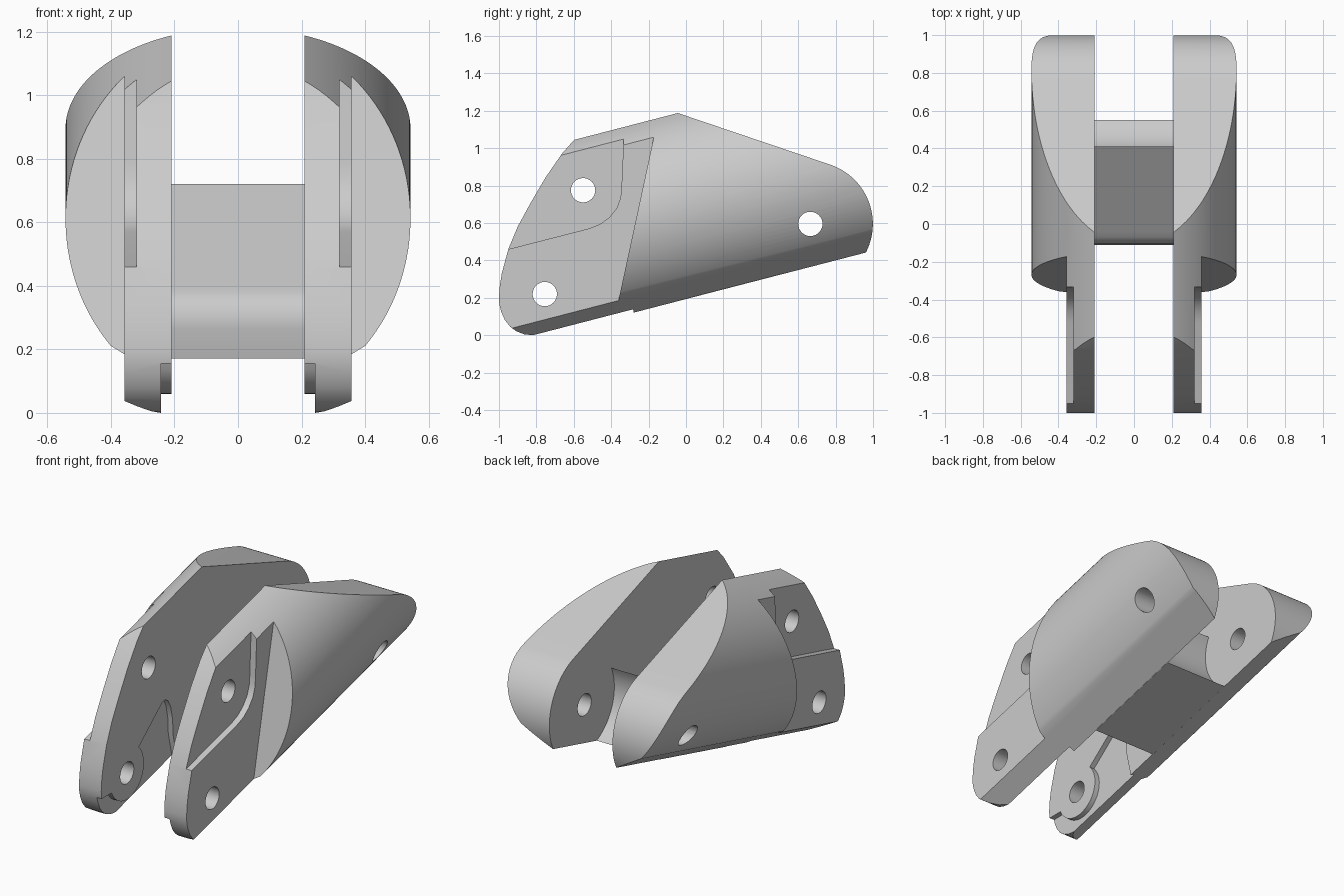
import bpy, bmesh, math
from mathutils import Vector

cube = bpy.data.objects.get("Cube")
if cube:
    bpy.data.objects.remove(cube, do_unlink=True)

TILT = math.radians(14.5)
C, S = math.cos(TILT), math.sin(TILT)
LOW_HOLE, TOP_HOLE, REAR_HOLE = (-0.755, 0.22), (-0.55, 0.775), (0.665, 0.595)

grey = bpy.data.materials.new("plain grey")
grey.use_nodes = True
COLOUR = (0.6, 0.6, 0.6, 1)
grey.diffuse_color = COLOUR
grey.node_tree.nodes["Principled BSDF"].inputs["Base Color"].default_value = COLOUR


def arc(centre, r, a0, a1, n):
    """Points on a circular arc, angles in degrees."""
    angles = [math.radians(a0 + (a1 - a0) * i / n) for i in range(n + 1)]
    return [(centre[0] + r * math.cos(a), centre[1] + r * math.sin(a)) for a in angles]


def prism(name, pts, lo, hi, place):
    """Extrude a 2D outline from lo to hi; place maps (p, q, depth) to 3D."""
    bm = bmesh.new()
    rings = [[bm.verts.new(place(p, q, d)) for p, q in pts] for d in (lo, hi)]
    bm.faces.new(rings[0])
    bm.faces.new(rings[1])
    n = len(pts)
    for i in range(n):
        j = (i + 1) % n
        bm.faces.new((rings[0][i], rings[0][j], rings[1][j], rings[1][i]))
    bmesh.ops.recalc_face_normals(bm, faces=bm.faces[:])
    me = bpy.data.meshes.new(name)
    bm.to_mesh(me)
    bm.free()
    me.materials.append(grey)
    ob = bpy.data.objects.new(name, me)
    bpy.context.collection.objects.link(ob)
    return ob


def side(y, z, x):
    return Vector((x, y, z))


def along(x, v, u):
    return Vector((x, u * C - v * S, u * S + v * C))


def finish(ob):
    bpy.ops.object.select_all(action='DESELECT')
    ob.select_set(True)
    bpy.context.view_layer.objects.active = ob
    bpy.ops.object.shade_smooth_by_angle(angle=math.radians(25))


# Side plate: round-backed cross-section swept along the tilted axis
section = arc((0, 0.66), 0.543, 67.25, -42.5, 40) + [(0.21, 0.187)]
plate = prism("side_plates", section, -1.4, 1.5, along)

# Side outline that trims the swept bar
outline = [(-0.575, 1.07), (-0.08, 1.2)] + arc(REAR_HOLE, 0.334, 71, -35, 28) + [
    (-0.7, 0.0), (-0.82, 0.0), (-0.865, 0.005), (-0.905, 0.02), (-0.94, 0.045),
    (-0.968, 0.08), (-0.988, 0.125), (-0.998, 0.165), (-1.0, 0.2), (-0.996, 0.26),
    (-0.985, 0.33), (-0.95, 0.46), (-0.90, 0.58), (-0.835, 0.70), (-0.75, 0.845),
    (-0.66, 0.975)]
trim = prism("outline_trim", outline, 0.1, 0.8, side)

# Cut that thins the front of the plate
thin = prism("front_thinning", [(-1.3, -0.25), (-0.455, -0.25), (-0.075, 1.51), (-1.3, 1.51)],
             0.358, 0.8, side)

# Shallow outer recess with a rounded inner corner
recess = prism("outer_recess",
               [(-1.3, 0.37), (-0.945, 0.461), (-0.52, 0.57), (-0.46, 0.593), (-0.41, 0.63),
                (-0.37, 0.68), (-0.35, 0.735), (-0.345, 0.79), (-0.333, 1.05), (-0.32, 1.4),
                (-1.3, 1.4)], 0.32, 0.85, side)

# Shallow inner pocket that wraps around the lower boss
pocket = prism("inner_pocket",
               [(-1.2, 0.155)] + arc(LOW_HOLE, 0.16, 204, 405, 24) +
               [(-0.42, 0.515), (-0.395, 0.522), (-0.365, 0.505), (-0.34, 0.46),
                (-0.322, 0.38), (-0.317, 0.28), (-0.28, 0.125), (-0.25, 0.0),
                (-0.25, -0.3), (-1.2, -0.3)], 0.1, 0.242, side)

cutters = [thin, recess, pocket]
for i, hole in enumerate((LOW_HOLE, TOP_HOLE, REAR_HOLE)):
    cutters.append(prism(f"pin_hole_{i + 1}", arc(hole, 0.065, 0, 348.75, 31), 0.05, 0.9, side))

# Apply the cuts, mirror to the other side, and drop the cutters
for cutter in [trim] + cutters:
    m = plate.modifiers.new(cutter.name, 'BOOLEAN')
    m.operation = 'INTERSECT' if cutter == trim else 'DIFFERENCE'
    m.solver = 'EXACT'
    m.object = cutter
mirror = plate.modifiers.new("mirror", 'MIRROR')
mirror.use_mirror_merge = False
graph = bpy.context.evaluated_depsgraph_get()
graph.update()
result = bpy.data.meshes.new_from_object(plate.evaluated_get(graph))
plate.modifiers.clear()
plate.data = result
for cutter in [trim] + cutters:
    bpy.data.objects.remove(cutter, do_unlink=True)
finish(plate)

# Cross block: rounded nose, sloping top, hollow back around the rear pin
block = prism("cross_block",
              [(-0.085, 0.171), (-0.109, 0.265), (-0.111, 0.295), (-0.105, 0.33),
               (-0.09, 0.36), (-0.07, 0.38), (-0.045, 0.397)] +
              arc(REAR_HOLE, 0.284, 153.9, 246, 20), -0.213, 0.213, side)
finish(block)
